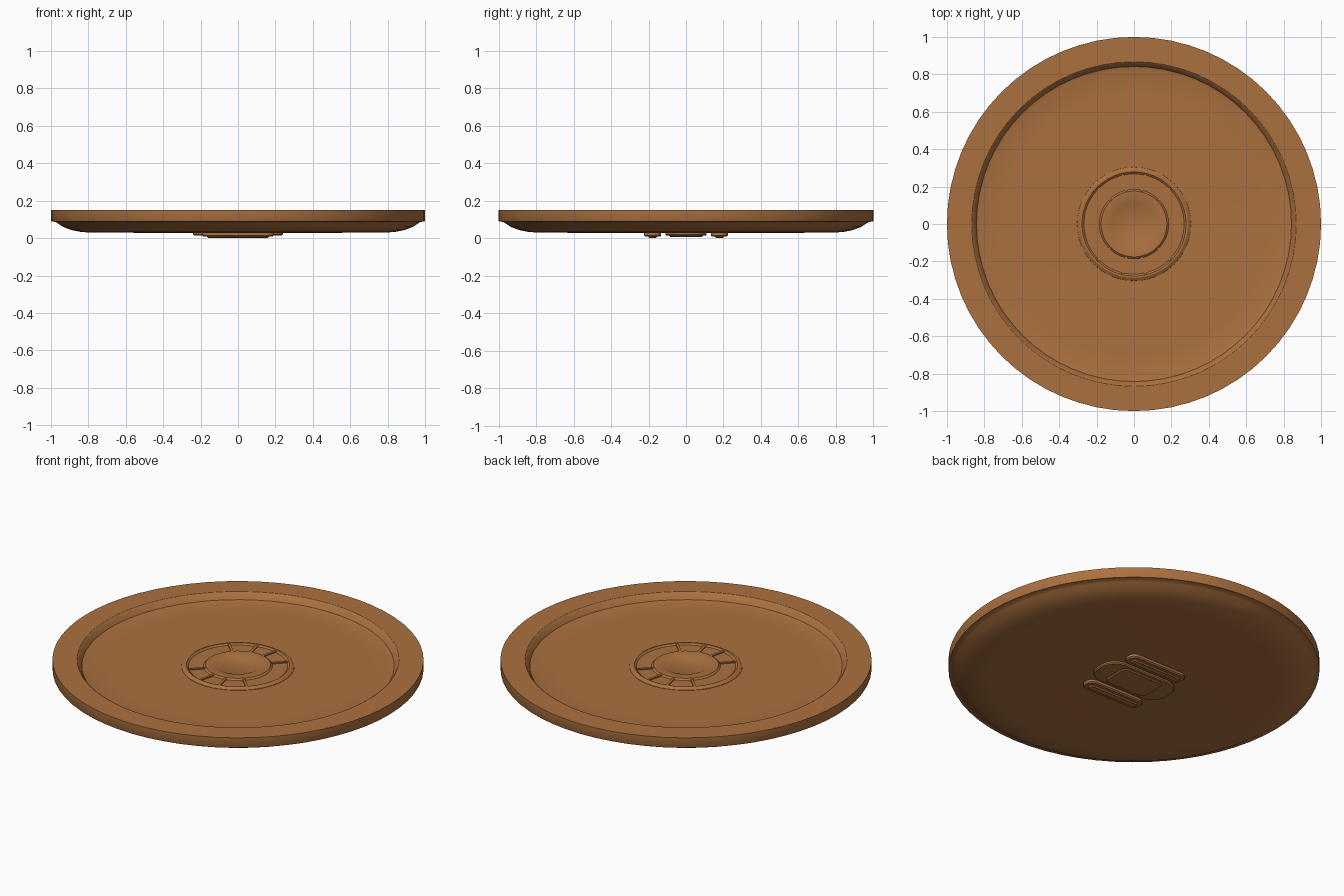
import bpy, bmesh, math

if "Cube" in bpy.data.objects:
    bpy.data.objects.remove(bpy.data.objects["Cube"])

brown = bpy.data.materials.new("warm_brown")
brown.diffuse_color = (0.41, 0.165, 0.05, 1)
brown.use_nodes = True
brown.node_tree.nodes["Principled BSDF"].inputs["Base Color"].default_value = brown.diffuse_color


def finish(name, bm, angle=30):
    bmesh.ops.recalc_face_normals(bm, faces=bm.faces[:])
    me = bpy.data.meshes.new(name)
    bm.to_mesh(me)
    bm.free()
    me.materials.append(brown)
    ob = bpy.data.objects.new(name, me)
    bpy.context.collection.objects.link(ob)
    bpy.ops.object.select_all(action='DESELECT')
    ob.select_set(True)
    bpy.context.view_layer.objects.active = ob
    bpy.ops.object.shade_smooth_by_angle(angle=math.radians(angle))
    return ob


def lathe(name, profile, n):
    # revolve (radius, height) points; both ends lie on the axis
    bm = bmesh.new()
    rings = []
    for r, z in profile:
        if r == 0:
            rings.append([bm.verts.new((0, 0, z))])
        else:
            rings.append([bm.verts.new((r * math.cos(2 * math.pi * i / n),
                                        r * math.sin(2 * math.pi * i / n), z))
                          for i in range(n)])
    for a, b in zip(rings, rings[1:]):
        for i in range(n):
            j = (i + 1) % n
            quad = [a[i % len(a)], a[j % len(a)], b[j % len(b)], b[i % len(b)]]
            bm.faces.new(list(dict.fromkeys(quad)))
    return finish(name, bm)


def rounded_plate(name, cx, cy, hx, hy, rad, z_low, z_high, chamfer=0.006):
    # rounded rectangle hanging down with a chamfered lower edge
    bm = bmesh.new()
    loops = []
    for z, inset in ((z_high, 0), (z_low + chamfer, 0), (z_low, chamfer)):
        loop = []
        for k, (sx, sy) in enumerate(((1, 1), (-1, 1), (-1, -1), (1, -1))):
            for s in range(7):
                t = math.pi / 2 * (k + s / 6)
                loop.append(bm.verts.new((
                    cx + sx * (hx - rad) + (rad - inset) * math.cos(t),
                    cy + sy * (hy - rad) + (rad - inset) * math.sin(t), z)))
        loops.append(loop)
    for a, b in zip(loops, loops[1:]):
        for i in range(len(a)):
            j = (i + 1) % len(a)
            bm.faces.new((a[i], a[j], b[j], b[i]))
    bm.faces.new(loops[0])
    bm.faces.new(loops[-1])
    return finish(name, bm)


# Dish body: flat rim, sunken floor, rounded underside
lathe("dish_body", [
    (0, 0.028), (0.78, 0.029), (0.84, 0.033), (0.89, 0.043), (0.935, 0.06),
    (0.965, 0.08), (0.975, 0.086), (0.998, 0.09), (1, 0.094), (1, 0.15),
    (0.868, 0.15), (0.862, 0.146), (0.842, 0.113), (0.825, 0.108),
    (0.7, 0.107), (0, 0.107)], 64)

# Raised round medallion: outer ring, sunken channel, hub with a shallow well
lathe("medallion", [
    (0, 0.10), (0.306, 0.10), (0.304, 0.109), (0.288, 0.119), (0.278, 0.119),
    (0.268, 0.111), (0.186, 0.111), (0.176, 0.12), (0.122, 0.12),
    (0.108, 0.113), (0, 0.113)], 48)

# Short spokes across the channel
for deg in (13, 45):
    for a in (90 - deg, 90 + deg, 270 - deg, 270 + deg):
        bm = bmesh.new()
        bmesh.ops.create_cube(bm, size=1)
        t = math.radians(a)
        for v in bm.verts:
            x, y = v.co.x * 0.096 + 0.226, v.co.y * 0.014
            v.co = (x * math.cos(t) - y * math.sin(t),
                    x * math.sin(t) + y * math.cos(t), 0.11 + v.co.z * 0.014)
        finish("channel_spoke", bm)

# Raised pads under the dish
rounded_plate("under_pad", 0, 0, 0.24, 0.11, 0.09, 0.013, 0.035)
rounded_plate("under_pad_centre", 0, 0, 0.14, 0.09, 0.04, 0.006, 0.03)
for s in (1, -1):
    rounded_plate("under_bar", 0, s * 0.178, 0.19, 0.045, 0.04, 0.008, 0.035)
    rounded_plate("under_bar_ridge", 0, s * 0.178, 0.165, 0.022, 0.02, 0.0, 0.03)
